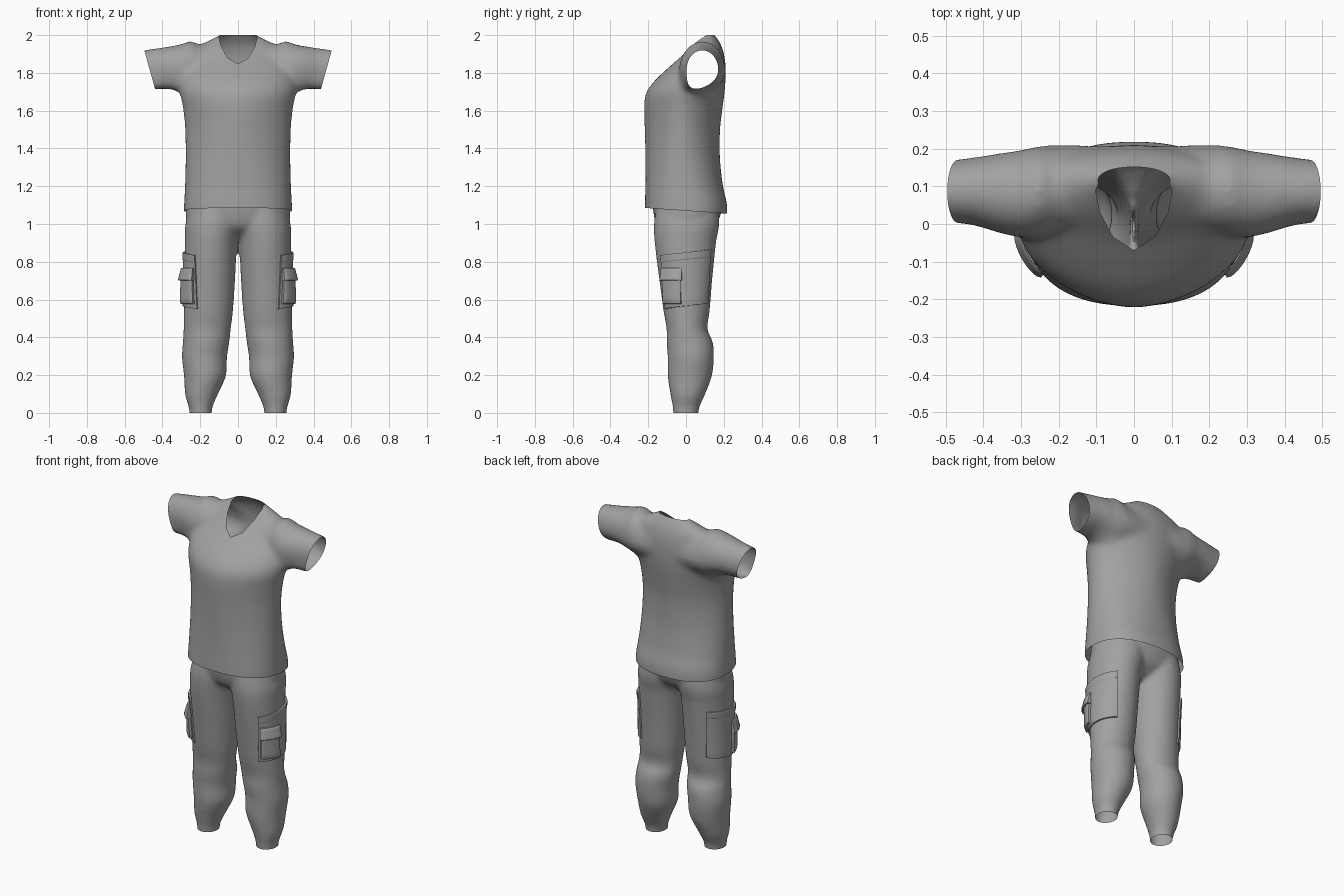
import bpy, bmesh, math
from mathutils import Vector
from mathutils.bvhtree import BVHTree

if "Cube" in bpy.data.objects:
    bpy.data.objects.remove(bpy.data.objects["Cube"])

cloth = bpy.data.materials.new("grey_cloth")
cloth.diffuse_color = (0.36, 0.36, 0.36, 1)
cloth.use_nodes = True
cloth.node_tree.nodes["Principled BSDF"].inputs["Base Color"].default_value = cloth.diffuse_color


def spline(rows, steps=6):
    """Catmull-Rom interpolation through the rows of numbers."""
    out = []
    for i in range(len(rows) - 1):
        p0, p1 = rows[max(i - 1, 0)], rows[i]
        p2, p3 = rows[i + 1], rows[min(i + 2, len(rows) - 1)]
        for s in range(steps):
            t = s / steps
            out.append([0.5 * (2 * b + (c - a) * t + (2 * a - 5 * b + 4 * c - d) * t * t
                               + (3 * b - a - 3 * c + d) * t ** 3)
                        for a, b, c, d in zip(p0, p1, p2, p3)])
    return out + [list(rows[-1])]


def power(v, p):
    return math.copysign(abs(v) ** (2 / p), v)


def loft(bm, rows, place, n=48):
    """Closed tube of superellipses; each row is (station, a0, a1, b0, b1, squareness)."""
    rings = []
    for s, a0, a1, b0, b1, p in spline(rows):
        ring = []
        for k in range(n):
            t = 2 * math.pi * k / n
            a = (a0 + a1) / 2 + (a1 - a0) / 2 * power(math.cos(t), p)
            b = (b0 + b1) / 2 + (b1 - b0) / 2 * power(math.sin(t), p)
            ring.append(bm.verts.new(place(s, a, b)))
        rings.append(ring)
    for r, q in zip(rings, rings[1:]):
        for k in range(n):
            bm.faces.new((r[k], r[(k + 1) % n], q[(k + 1) % n], q[k]))
    bm.faces.new(rings[0])
    bm.faces.new(rings[-1])


def fuse(bm, name, smooth):
    """Melt overlapping solids into one skin and return it as an object and bmesh."""
    bmesh.ops.recalc_face_normals(bm, faces=bm.faces)
    mesh = bpy.data.meshes.new(name)
    bm.to_mesh(mesh)
    bm.free()
    ob = bpy.data.objects.new(name, mesh)
    bpy.context.collection.objects.link(ob)
    rem = ob.modifiers.new("fuse", 'REMESH')
    rem.mode = 'VOXEL'
    rem.voxel_size = 0.011
    sm = ob.modifiers.new("soften", 'SMOOTH')
    sm.factor = 0.5
    sm.iterations = smooth
    deps = bpy.context.evaluated_depsgraph_get()
    ob.data = bpy.data.meshes.new_from_object(ob.evaluated_get(deps))
    ob.modifiers.clear()
    skin = bmesh.new()
    skin.from_mesh(ob.data)
    return ob, skin


def cut(bm, co, no, clear=True, where=lambda c: True):
    """Slice the faces picked by where, trimming the side the normal points to."""
    geom = set()
    for f in bm.faces:
        if where(f.calc_center_median()):
            geom.update([f], f.verts, f.edges)
    bmesh.ops.bisect_plane(bm, geom=list(geom), dist=1e-5, plane_co=co, plane_no=no,
                           clear_outer=clear)


def finish(ob, bm=None, angle=45):
    if bm:
        bm.to_mesh(ob.data)
        bm.free()
    ob.data.materials.clear()
    ob.data.materials.append(cloth)
    bpy.ops.object.select_all(action='DESELECT')
    ob.select_set(True)
    bpy.context.view_layer.objects.active = ob
    bpy.ops.object.shade_smooth_by_angle(angle=math.radians(angle))


# Shirt: torso plus two sleeves
bm = bmesh.new()
torso = [(1.00, .288, -.218, .217, 2.35), (1.10, .286, -.218, .218, 2.35),
         (1.20, .281, -.215, .196, 2.2), (1.35, .278, -.215, .180, 1.95),
         (1.50, .281, -.219, .181, 1.8), (1.62, .293, -.222, .195, 1.8),
         (1.69, .308, -.213, .204, 1.85), (1.75, .31, -.174, .209, 1.95),
         (1.81, .30, -.113, .210, 2.0), (1.87, .28, -.046, .207, 2.0),
         (1.93, .24, .011, .193, 2.0), (1.97, .16, .05, .174, 2.0),
         (2.0, .105, .082, .152, 2.0), (2.025, .06, .10, .135, 2.0)]
loft(bm, [(z, -w, w, f, b, p) for z, w, f, b, p in torso], lambda s, a, b: (a, b, s))
sleeve = [(0, 0, .205, 1.68, 1.93), (.15, -.025, .210, 1.65, 1.945),
          (.21, -.03, .210, 1.65, 1.952), (.25, -.033, .208, 1.66, 1.970),
          (.30, -.036, .197, 1.69, 1.953), (.36, -.024, .188, 1.714, 1.941),
          (.43, -.003, .177, 1.713, 1.931), (.53, .007, .165, 1.718, 1.917)]
for side in (1, -1):
    # the underside leans forward, giving a drop-shaped cuff
    loft(bm, [r + (2.0,) for r in sleeve],
         lambda s, a, b: (side * s, a - .04 * min(1, max(0, (1.81 - b) / .1)) ** 2, b))
shirt, bm = fuse(bm, "shirt", 26)

# Shirt openings: hem, cuffs, collar
cut(bm, (0, 0, 1.07), (0, -.07, -1))
cut(bm, (0, 0, 2.0), (0, 0, 1))
for side in (1, -1):
    cut(bm, (side * .495, 0, 1.915), (side * 1, 0, -.28), where=lambda c: c.z > 1.6)
half = [(0, -.07), (.055, -.035), (.09, .03), (.102, .09), (.085, .125), (0, .142)]
collar = half + [(-x, y) for x, y in half[-2:0:-1]]
planes = []
for (x0, y0), (x1, y1) in zip(collar, collar[1:] + collar[:1]):
    planes.append((Vector((x0, y0, 0)), Vector((y1 - y0, x0 - x1, 0)).normalized()))
for co, no in planes:
    cut(bm, co, no, False, lambda c: c.z > 1.75 and abs(c.x) < .14)
hole = []
for f in bm.faces:
    c = f.calc_center_median()
    if c.z > 1.75 and all((Vector((c.x, c.y, 0)) - co).dot(no) < 0 for co, no in planes):
        hole.append(f)
bmesh.ops.delete(bm, geom=hole, context='FACES')
finish(shirt, bm)

# Trousers: two legs plus hips
bm = bmesh.new()
leg = [(-.04, .138, .257, -.066, .064), (.03, .136, .26, -.07, .07), (.10, .108, .28, -.082, .10),
       (.20, .064, .286, -.097, .137), (.30, .058, .297, -.097, .148), (.38, .046, .292, -.103, .142),
       (.45, .038, .288, -.103, .114), (.55, .026, .286, -.12, .126), (.70, .016, .284, -.14, .138),
       (.82, .010, .283, -.156, .15), (.92, .002, .282, -.167, .161), (1.0, -.015, .279, -.17, .176),
       (1.10, -.02, .255, -.158, .172), (1.2, -.02, .24, -.15, .16)]
for side in (1, -1):
    loft(bm, [r + (2.0,) for r in leg], lambda s, a, b: (side * a, b, s))
hips = [(.915, .04, -.04, .05), (.95, .14, -.105, .11), (.99, .245, -.15, .155),
        (1.04, .275, -.168, .178), (1.1, .272, -.176, .192), (1.2, .265, -.176, .175)]
loft(bm, [(z, -w, w, f, b, 2.1) for z, w, f, b in hips], lambda s, a, b: (a, b, s))
trousers, bm = fuse(bm, "trousers", 12)
cut(bm, (0, 0, 1.15), (0, 0, 1))
cut(bm, (0, 0, 0.005), (0, 0, -1))
bmesh.ops.translate(bm, verts=bm.verts, vec=(0, 0, -.005))
skin = BVHTree.FromBMesh(bm)
finish(trousers, bm)


def pocket(name, a0, a1, z0, z1, low, high, slant=0.0):
    """Padded patch wrapped on the outer thigh; thickness runs from low to high edge."""
    bm = bmesh.new()
    n = 14
    ts = [0, .005] + [i / n for i in range(1, n)] + [.995, 1]
    grid = []
    for v in ts:
        row = []
        for u in ts:
            a = math.radians(a0 + (a1 - a0) * u)
            z = z0 + (z1 - z0) * v + slant * (u - .5)
            d = Vector((math.cos(a), math.sin(a), 0))
            hit = skin.ray_cast(Vector((.15, 0, z)) + d, -d)[0]
            rim = u in (0, 1) or v in (0, 1)
            pad = min(1, .8 + 2 * min(u, 1 - u, v, 1 - v))
            row.append(bm.verts.new(hit + d * (-.004 if rim else pad * (low + (high - low) * v))))
        grid.append(row)
    for r, q in zip(grid, grid[1:]):
        for i in range(len(ts) - 1):
            bm.faces.new((r[i], r[i + 1], q[i + 1], q[i]))
    for side in (1, -1):
        mesh = bpy.data.meshes.new(name)
        if side < 0:
            bmesh.ops.scale(bm, vec=(-1, 1, 1), verts=bm.verts)
            bmesh.ops.reverse_faces(bm, faces=bm.faces)
        bm.to_mesh(mesh)
        ob = bpy.data.objects.new(name + ("_left" if side > 0 else "_right"), mesh)
        bpy.context.collection.objects.link(ob)
        finish(ob, angle=35)
    bm.free()


# Cargo pockets: wide panel, its top band, small pouch and flap
pocket("thigh_panel", -60, 60, .565, .85, .010, .010, .03)
pocket("panel_band", -60, 60, .81, .85, .012, .013, .03)
pocket("pouch", -54, -10, .577, .75, .030, .026)
pocket("pouch_flap", -56, -8, .70, .768, .042, .022)
